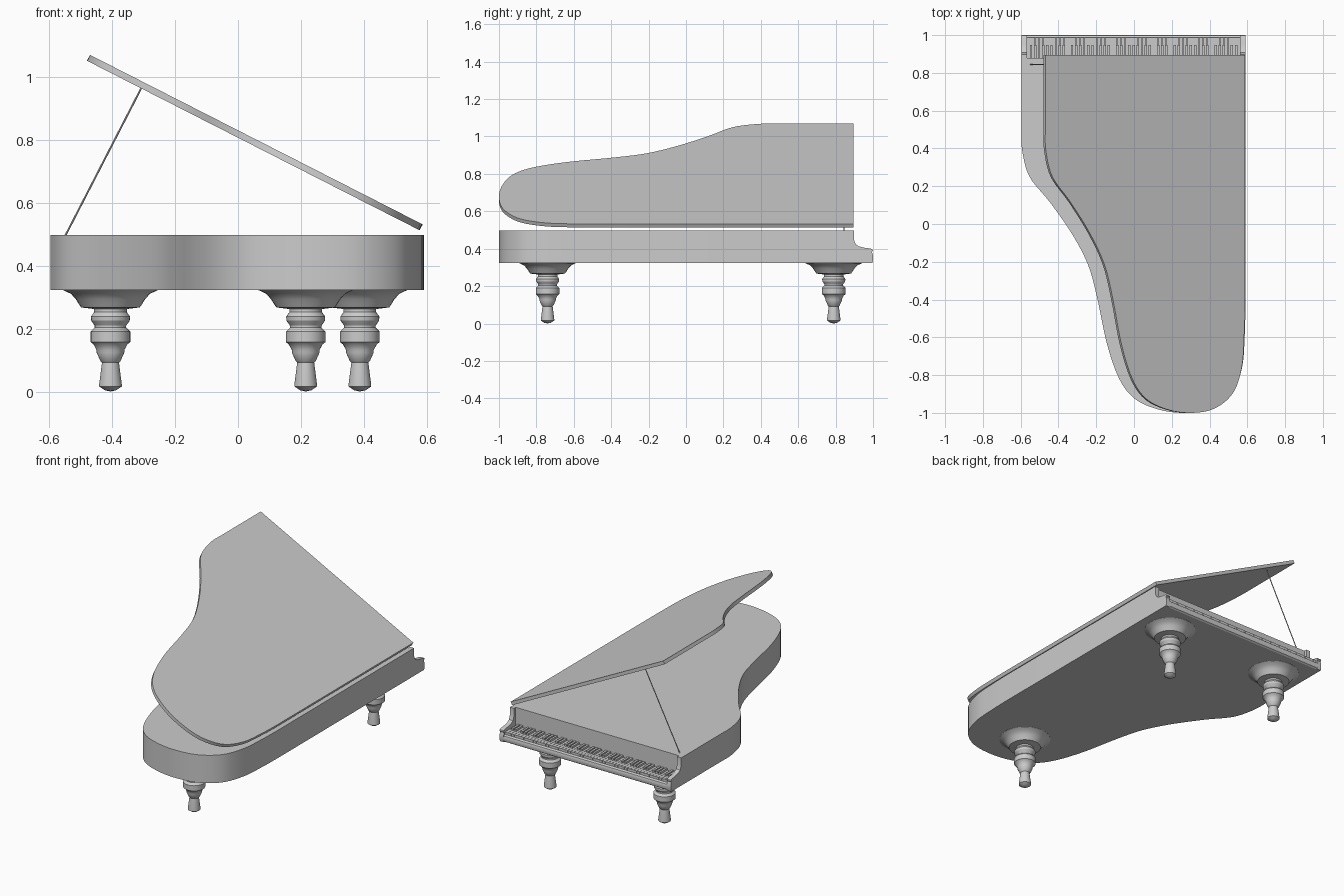
import bpy, bmesh, math
from mathutils import Vector, Matrix

if "Cube" in bpy.data.objects:
    bpy.data.objects.remove(bpy.data.objects["Cube"])


def finish(name, bm, angle=30):
    bmesh.ops.recalc_face_normals(bm, faces=bm.faces)
    me = bpy.data.meshes.new(name)
    bm.to_mesh(me)
    bm.free()
    ob = bpy.data.objects.new(name, me)
    bpy.context.collection.objects.link(ob)
    bpy.ops.object.select_all(action='DESELECT')
    bpy.context.view_layer.objects.active = ob
    ob.select_set(True)
    bpy.ops.object.shade_smooth_by_angle(angle=math.radians(angle))
    return ob


def prism(name, points, offset):
    """Extrude a closed flat outline along an offset vector."""
    bm = bmesh.new()
    face = bm.faces.new([bm.verts.new(p) for p in points])
    ext = bmesh.ops.extrude_face_region(bm, geom=[face])
    verts = [g for g in ext['geom'] if isinstance(g, bmesh.types.BMVert)]
    bmesh.ops.translate(bm, verts=verts, vec=offset)
    return finish(name, bm)


def add_box(bm, x0, x1, y0, y1, z0, z1):
    m = Matrix.Translation(((x0 + x1) / 2, (y0 + y1) / 2, (z0 + z1) / 2))
    m = m @ Matrix.Diagonal((x1 - x0, y1 - y0, z1 - z0, 1))
    bmesh.ops.create_cube(bm, size=1, matrix=m)


def smooth_curve(pts, steps=6):
    """Catmull-Rom curve through the points."""
    p = [Vector(q) for q in pts]
    p = [p[0]] + p + [p[-1]]
    out = []
    for i in range(1, len(p) - 2):
        a, b, c, d = p[i - 1:i + 3]
        for s in range(steps):
            t = s / steps
            out.append(0.5 * (2 * b + (c - a) * t + (2 * a - 5 * b + 4 * c - d) * t * t
                              + (3 * b - a - 3 * c + d) * t ** 3))
    return out + [p[-1]]


# Curved plan shape shared by the case and the lid
XL, XR = -0.595, 0.59
plan = smooth_curve([
    (XL, 0.5), (-0.592, 0.39), (-0.553, 0.25), (-0.445, 0.115), (-0.33, -0.05),
    (-0.243, -0.217), (-0.193, -0.4), (-0.143, -0.635), (-0.078, -0.82),
    (0.005, -0.926), (0.13, -0.982), (0.27, -1.0), (0.41, -0.977), (0.52, -0.895),
    (0.572, -0.76), (0.586, -0.6), (XR, -0.45)])


def outline(y_end):
    return [Vector((XL, y_end))] + plan + [Vector((XR, y_end))]


# Case
BOTTOM, TOP = 0.323, 0.497
prism("case", [(p.x, p.y, BOTTOM) for p in outline(0.88)], (0, 0, TOP - BOTTOM))

# Open lid, hinged along the straight side
tilt = math.radians(27)
c, s = math.cos(tilt), math.sin(tilt)
lid = [(0.577 + (p.x - XR) * c, p.y, 0.512 - (p.x - XR) * s) for p in outline(0.895)]
prism("lid", lid, (0.021 * s, 0, 0.021 * c))

# Key cheeks at both ends of the keyboard
cheek = [(0.88, BOTTOM), (0.996, BOTTOM), (1.0, 0.335), (1.0, 0.365), (0.994, 0.382),
         (1.0, 0.388), (0.998, 0.396), (0.985, 0.401), (0.955, 0.405), (0.925, 0.412),
         (0.907, 0.424), (0.899, 0.445), (0.897, TOP), (0.88, TOP)]
for name, x in (("left_cheek", XL), ("right_cheek", XR - 0.028)):
    prism(name, [(x, y, z) for y, z in cheek], (0.028, 0, 0))

# Rounded key rail between the cheeks
K0, K1 = XL + 0.028, XR - 0.028
rail = [(0.88, BOTTOM), (0.988, BOTTOM), (0.997, 0.329), (1.0, 0.34), (1.0, 0.352),
        (0.997, 0.362), (0.988, 0.369), (0.88, 0.369)]
prism("key_rail", [(K0, y, z) for y, z in rail], (K1 - K0, 0, 0))

# White and black keys
white, black = bmesh.new(), bmesh.new()
n = 52
w = (K1 - K0) / n
for i in range(n):
    x = K0 + i * w
    add_box(white, x + 0.0008, x + w - 0.0008, 0.875, 0.987, 0.365, 0.384)
    if i % 7 in (0, 1, 3, 4, 5) and i < n - 1:
        add_box(black, x + w * 0.7, x + w * 1.3, 0.875, 0.948, 0.38, 0.396)
finish("white_keys", white)
finish("black_keys", black)

# Turned legs
profile = [(0, 0), (0.018, 0.004), (0.036, 0.016), (0.036, 0.022), (0.027, 0.092),
           (0.032, 0.097), (0.044, 0.124), (0.044, 0.132), (0.054, 0.15), (0.063, 0.157),
           (0.063, 0.19), (0.05, 0.203), (0.05, 0.209), (0.061, 0.225), (0.062, 0.238),
           (0.052, 0.252), (0.052, 0.262), (0.093, 0.267), (0.1, 0.277), (0.11, 0.293),
           (0.125, 0.31), (0.15, 0.322), (0.15, 0.33), (0, 0.33)]
for name, x, y in (("keyboard_leg_left", -0.405, 0.79), ("keyboard_leg_right", 0.387, 0.79),
                   ("tail_leg", 0.215, -0.74)):
    bm = bmesh.new()
    vs = [bm.verts.new((r, 0, z)) for r, z in profile]
    es = [bm.edges.new(e) for e in zip(vs, vs[1:])]
    bmesh.ops.spin(bm, geom=vs + es, axis=(0, 0, 1), cent=(0, 0, 0),
                   angle=math.tau, steps=32, use_duplicate=False)
    bmesh.ops.remove_doubles(bm, verts=bm.verts, dist=0.0001)
    bmesh.ops.translate(bm, verts=bm.verts, vec=(x, y, 0))
    finish(name, bm)

# Lid prop stick
a, b = Vector((-0.55, 0.845, 0.492)), Vector((-0.308, 0.845, 0.962))
bm = bmesh.new()
bmesh.ops.create_cone(bm, cap_ends=True, segments=10, radius1=0.003, radius2=0.003,
                      depth=(b - a).length,
                      matrix=Matrix.Translation((a + b) / 2)
                      @ (b - a).to_track_quat('Z', 'Y').to_matrix().to_4x4())
finish("lid_prop", bm)
